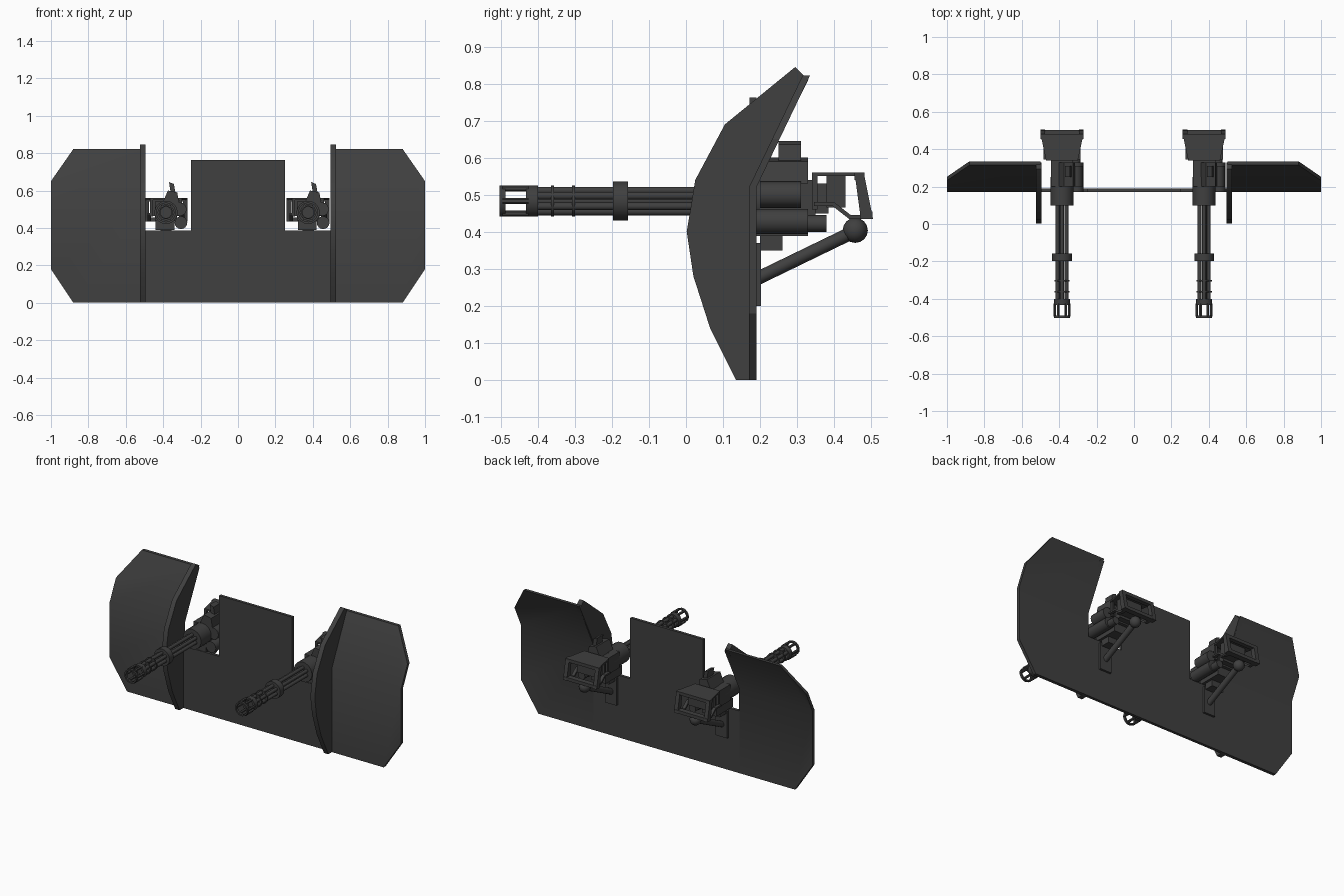
import bpy, bmesh, math
from mathutils import Vector

if "Cube" in bpy.data.objects:
    bpy.data.objects.remove(bpy.data.objects["Cube"])

metal = bpy.data.materials.new("dark gunmetal")
metal.diffuse_color = (0.05, 0.05, 0.05, 1)
metal.use_nodes = True
metal.node_tree.nodes["Principled BSDF"].inputs["Base Color"].default_value = metal.diffuse_color


def finish(name, bm):
    bmesh.ops.recalc_face_normals(bm, faces=bm.faces)
    me = bpy.data.meshes.new(name)
    bm.to_mesh(me)
    bm.free()
    me.materials.append(metal)
    ob = bpy.data.objects.new(name, me)
    bpy.context.collection.objects.link(ob)
    bpy.ops.object.select_all(action='DESELECT')
    ob.select_set(True)
    bpy.context.view_layer.objects.active = ob
    bpy.ops.object.shade_smooth_by_angle(angle=math.radians(32))
    return ob


def prism(name, pts, axis, a, b):
    """Extrude a 2D outline along an axis from a to b."""
    place = {'x': lambda u, v, w: (w, u, v),
             'y': lambda u, v, w: (u, w, v),
             'z': lambda u, v, w: (u, v, w)}[axis]
    bm = bmesh.new()
    lo = [bm.verts.new(place(u, v, a)) for u, v in pts]
    hi = [bm.verts.new(place(u, v, b)) for u, v in pts]
    bm.faces.new(lo)
    bm.faces.new(hi)
    n = len(pts)
    for i in range(n):
        j = (i + 1) % n
        bm.faces.new((lo[i], lo[j], hi[j], hi[i]))
    return finish(name, bm)


def box(name, x0, x1, y0, y1, z0, z1):
    return prism(name, [(x0, y0), (x1, y0), (x1, y1), (x0, y1)], 'z', z0, z1)


def rod(name, p, q, r, sides=12):
    p, q = Vector(p), Vector(q)
    bm = bmesh.new()
    bmesh.ops.create_cone(bm, cap_ends=True, segments=sides, radius1=r, radius2=r,
                          depth=(q - p).length)
    rot = (q - p).to_track_quat('Z', 'Y').to_matrix().to_4x4()
    rot.translation = (p + q) / 2
    bm.transform(rot)
    return finish(name, bm)


def ring(name, cx, cz, y0, y1, r_out, r_in, sides=18):
    bm = bmesh.new()
    loops = []
    for i in range(sides):
        t = 2 * math.pi * i / sides
        loops.append([bm.verts.new((cx + r * math.cos(t), y, cz + r * math.sin(t)))
                      for r, y in ((r_out, y0), (r_out, y1), (r_in, y1), (r_in, y0))])
    for i in range(sides):
        a, b = loops[i], loops[(i + 1) % sides]
        for k in range(4):
            m = (k + 1) % 4
            bm.faces.new((a[k], a[m], b[m], b[k]))
    return finish(name, bm)


# Central shield plate with two gun notches
prism("centre_shield", [(-.5, 0), (.5, 0), (.5, .385), (.25, .385), (.25, .762),
                        (-.25, .762), (-.25, .385), (-.5, .385)], 'y', .172, .19)

for s, side in ((-1, "left"), (1, "right")):
    # Wing shield: upright below, leaning back above the bend
    bm = bmesh.new()
    bend = .52
    outline = [(.5, 0), (.88, 0), (1, .18), (1, bend), (1, .65), (.88, .822),
               (.5, .822), (.5, bend)]
    layers = []
    for y0 in (.17, .19):
        layers.append([bm.verts.new((s * x, y0 + max(0, z - bend) * .48, z))
                       for x, z in outline])
    for v in layers:
        bm.faces.new([v[i] for i in (0, 1, 2, 3, 7)])
        bm.faces.new([v[i] for i in (7, 3, 4, 5, 6)])
    for i in range(8):
        j = (i + 1) % 8
        bm.faces.new((layers[0][i], layers[0][j], layers[1][j], layers[1][i]))
    finish(side + "_wing_shield", bm)

    # Curved fin beside the gun
    prism(side + "_fin", [(.135, 0), (.19, 0), (.19, .53), (.33, .81), (.295, .845),
                          (.105, .69), (.025, .54), (.002, .4), (.02, .28), (.065, .14)],
          'x', s * .495, s * .525)

cz = .483
for c, side in ((-.385, "left"), (.375, "right")):
    g = side + "_gun_"
    # Rotary barrels and their clamps
    for k in range(6):
        t = math.radians(60 * k + 30)
        x, z = c + .028 * math.cos(t), cz + .028 * math.sin(t)
        rod(g + "barrel", (x, -.42, z), (x, .12, z), .0105)
        # Muzzle shroud strips between the slots
        t = math.radians(60 * k)
        x, z = c + .039 * math.cos(t), cz + .039 * math.sin(t)
        rod(g + "muzzle_strip", (x, -.495, z), (x, -.425, z), .008, 6)
    rod(g + "barrel_core", (c, -.4, cz), (c, .12, cz), .012)
    ring(g + "muzzle_ring", c, cz, -.503, -.488, .043, .034)
    ring(g + "muzzle_collar", c, cz, -.432, -.4, .043, .03)
    rod(g + "muzzle_disc", (c, -.412, cz), (c, -.402, cz), .04, 18)
    for y in (-.365, -.308):
        rod(g + "barrel_spacer", (c, y, cz), (c, y + .008, cz), .042, 18)
    rod(g + "barrel_clamp", (c, -.197, cz), (c, -.157, cz), .053, 18)

    # Receiver
    rod(g + "housing", (c, .1, cz), (c, .25, cz), .062, 18)
    box(g + "receiver", c - .06, c + .06, .2, .35, .44, .54)
    box(g + "receiver_rear", c - .045, c + .05, .33, .385, .45, .53)
    box(g + "feed_tray", c - .055, c + .045, .17, .33, .388, .442)
    box(g + "feed_latch", c - .03, c + .03, .2, .26, .35, .39)
    rod(g + "motor", (c + .08, .17, .428), (c + .08, .33, .428), .034, 16)
    rod(g + "motor_cap", (c + .075, .33, .422), (c + .075, .38, .422), .023, 12)
    rod(g + "side_drum", (c + .075, .2, .5), (c + .075, .31, .5), .036, 12)
    # Leaning top cover and sight
    prism(g + "top_cover", [(c - .02, .53), (c + .07, .53), (c + .06, .59), (c + .01, .6)],
          'y', .2, .33)
    prism(g + "top_sight", [(c + .025, .59), (c + .052, .58), (c + .042, .635), (c + .016, .645)],
          'y', .25, .31)

    # Tapered handle frame
    prism(g + "handle_top", [(c - .085, .34), (c + .085, .34), (c + .115, .482),
                             (c - .115, .482)], 'z', .55, .56)
    slant = [(.455, .56), (.48, .56), (.505, .435), (.472, .435)]
    for s in (-1, 1):
        prism(g + "handle_side", slant, 'x', c + s * .115, c + s * .09)
        box(g + "handle_post", c + s * .085, c + s * .07, .34, .355, .46, .555)
        prism(g + "handle_brace", [(.345, .47), (.395, .47), (.44, .435), (.48, .435),
                                   (.48, .445), (.445, .445), (.4, .48), (.345, .48)],
              'x', c + s * .1, c + s * .08)
    box(g + "handle_lower_bar", c - .115, c + .115, .47, .503, .435, .455)
    box(g + "handle_upper_bar", c - .115, c + .115, .455, .482, .54, .56)
    box(g + "grip_block", c - .07, c + .07, .38, .43, .465, .552)

    # Swivel mount: wall plate, arm and ball joint
    box(side + "_mount_plate", c - .04, c + .04, .188, .203, .2, .37)
    rod(side + "_mount_arm", (c, .195, .275), (c, .457, .402), .018)
    bm = bmesh.new()
    bmesh.ops.create_uvsphere(bm, u_segments=12, v_segments=8, radius=.034)
    bmesh.ops.translate(bm, verts=bm.verts, vec=(c, .457, .404))
    finish(side + "_mount_ball", bm)
